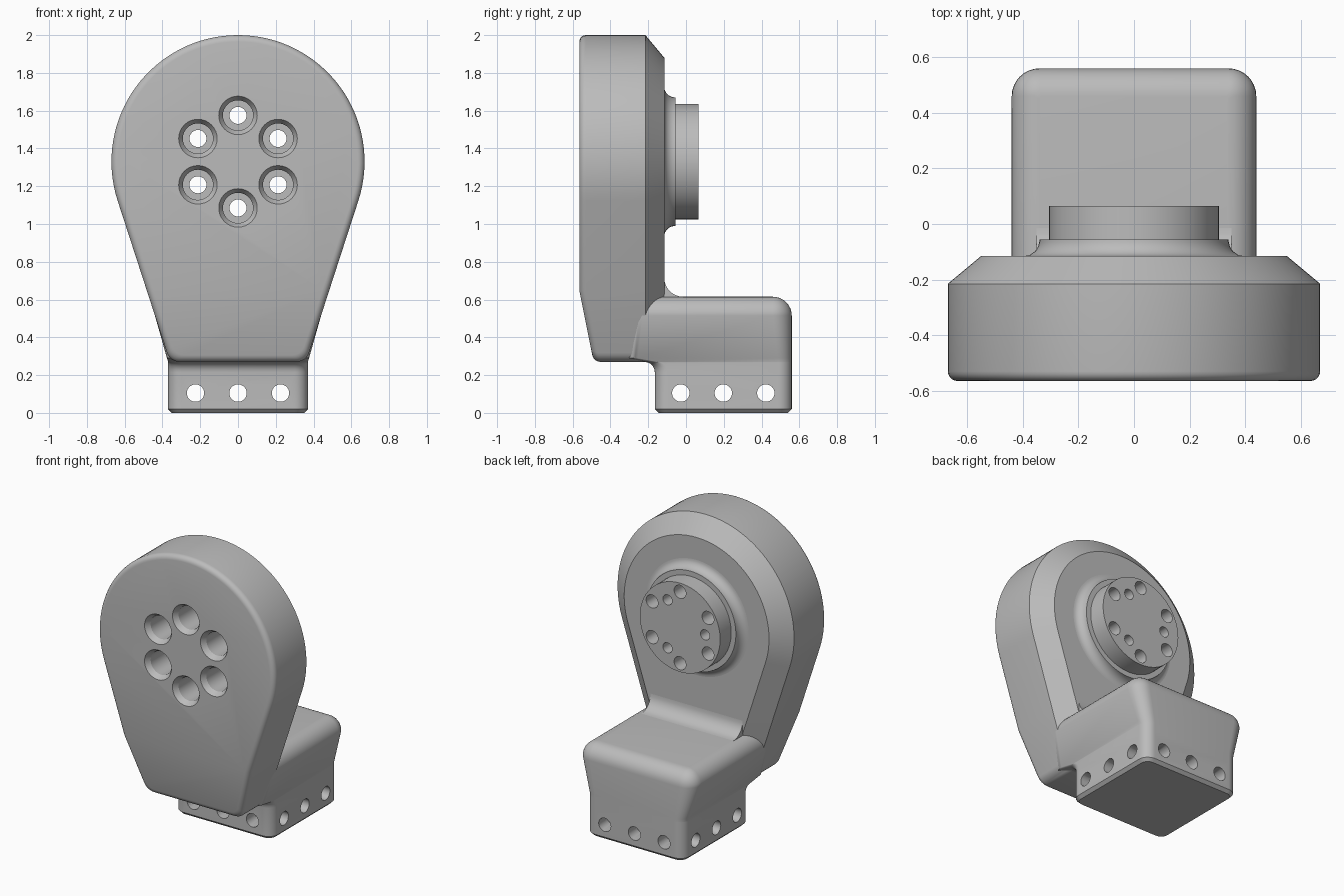
import bpy, bmesh, math
from math import sin, cos, pi, radians
from mathutils import Vector

if "Cube" in bpy.data.objects:
    bpy.data.objects.remove(bpy.data.objects["Cube"])

grey = bpy.data.materials.new("plain_grey")
grey.use_nodes = True
grey.diffuse_color = (0.5, 0.5, 0.5, 1)
grey.node_tree.nodes["Principled BSDF"].inputs["Base Color"].default_value = (0.5, 0.5, 0.5, 1)

CENTRE_Z = 1.33          # axis of the round head
TAPER = radians(18)      # lean of the head's straight sides


def loft(bm, rings):
    """Skin a list of equal-length closed rings and cap both ends."""
    loops = [[bm.verts.new(p) for p in ring] for ring in rings]
    for a, b in zip(loops, loops[1:]):
        for i in range(len(a)):
            j = (i + 1) % len(a)
            bm.faces.new((a[i], a[j], b[j], b[i]))
    bm.faces.new(loops[0])
    bm.faces.new(loops[-1])


def lathe(bm, profile, axis, centre=(0, 0, 0), n=32):
    """Turn (radius, height) pairs around the x or y axis."""
    def point(r, h, a):
        u, v = r * cos(a), r * sin(a)
        return Vector(centre) + Vector((h, u, v) if axis == "x" else (u, h, v))
    loft(bm, [[point(r, h, 2 * pi * i / n) for i in range(n)] for r, h in profile])


def make(name, bm):
    bmesh.ops.recalc_face_normals(bm, faces=bm.faces)
    mesh = bpy.data.meshes.new(name)
    bm.to_mesh(mesh)
    bm.free()
    mesh.materials.append(grey)
    ob = bpy.data.objects.new(name, mesh)
    bpy.context.collection.objects.link(ob)
    return ob


def activate(ob):
    bpy.ops.object.select_all(action="DESELECT")
    ob.select_set(True)
    bpy.context.view_layer.objects.active = ob


def cut(ob, cutter):
    activate(ob)
    mod = ob.modifiers.new("holes", "BOOLEAN")
    mod.operation, mod.solver, mod.object = "DIFFERENCE", "EXACT", cutter
    bpy.ops.object.modifier_apply(modifier=mod.name)


def teardrop(y, inset, bottom, n=64):
    """Head outline: big arc on top, two small rounded corners below."""
    r, small = 0.67 - inset, 0.07
    zc = bottom + small
    a = (r - small + sin(TAPER) * (zc - CENTRE_Z)) / cos(TAPER)

    def arc(x, z, rad, start, end, count):
        for i in range(count + 1):
            t = start + (end - start) * i / count
            yield (x + rad * cos(t), y, z + rad * sin(t))
    return [*arc(0, CENTRE_Z, r, -TAPER, pi + TAPER, n),
            *arc(-a, zc, small, pi + TAPER, 1.5 * pi, 6),
            *arc(a, zc, small, 1.5 * pi, 2 * pi - TAPER, 6)]


def rounded_rect(z, half, front, back, rad, inset=0.0, n=8):
    half, front, back = half - inset, front + inset, back - inset
    rad = max(rad - inset, 0.01)
    ring = []
    for k, (x, y) in enumerate([(half, back), (-half, back), (-half, front), (half, front)]):
        cx, cy = x - math.copysign(rad, x), (y - rad if y == back else y + rad)
        for i in range(n + 1):
            t = pi / 2 * (k + i / n)
            ring.append((cx + rad * cos(t), cy + rad * sin(t), z))
    return ring


# Head: rounded front rim, straight wall, chamfered back
bm = bmesh.new()
rings = []
for i in range(6):
    t = pi / 2 * i / 5
    inset = 0.035 * (1 - sin(t))
    rings.append(teardrop(-0.53 - 0.035 * cos(t), inset, 0.27 + inset))
rings += [teardrop(-0.215, 0, 0.27), teardrop(-0.115, 0.12, 0.27)]
loft(bm, rings)
# Lower front leans back below a fold line
bmesh.ops.bisect_plane(bm, geom=bm.verts[:] + bm.edges[:] + bm.faces[:],
                       plane_co=(0, 0, 0.65), plane_no=(0, 0, 1))
for v in bm.verts:
    if v.co.y < -0.5 and v.co.z < 0.65:
        v.co.y += 0.2 * (0.65 - v.co.z)
head = make("head", bm)

# Boss: flared flange and output disc
bm = bmesh.new()
flare = [(0.395 - 0.055 * sin(t), -0.055 - 0.06 * cos(t))
         for t in [pi / 2 * i / 8 for i in range(9)]]
lathe(bm, [(0.395, -0.2)] + flare + [(0.305, -0.055), (0.305, 0.065)],
      "y", (0, 0, CENTRE_Z), 96)
boss = make("boss", bm)

# Foot block: narrow base, fillet under the head, flared body, rounded top
bm = bmesh.new()
rings = [rounded_rect(0, 0.37, -0.165, 0.56, 0.07, 0.02),
         rounded_rect(0.02, 0.37, -0.165, 0.56, 0.07)]
for i in range(6):
    t = pi / 2 * i / 5
    rings.append(rounded_rect(0.215 + 0.055 * sin(t), 0.37, -0.165 - 0.055 * (1 - cos(t)), 0.56, 0.07))
rings.append(rounded_rect(0.29, 0.376, -0.33, 0.56, 0.075))
for i in range(9):
    t = pi / 2 * i / 8
    rings.append(rounded_rect(0.515 + 0.1 * sin(t), 0.44, -0.33, 0.56, 0.1, 0.1 * (1 - cos(t))))
loft(bm, rings)
foot = make("foot_block", bm)

# Concave fillet where the block meets the head
bm = bmesh.new()
side = [(-0.2, 0.6), (-0.2, 0.715)]
side += [(-0.015 - 0.1 * cos(t), 0.715 - 0.1 * sin(t)) for t in [pi / 2 * i / 8 for i in range(9)]]
side.append((-0.015, 0.6))
loft(bm, [[(x, y, z) for y, z in side] for x in (-0.35, 0.35)])
fillet = make("head_fillet", bm)

# Cutters: counterbored through holes, blind disc holes, foot holes
bm = bmesh.new()
for k in range(6):
    a = pi / 2 + k * pi / 3
    lathe(bm, [(0.102, -0.6), (0.102, -0.565), (0.08, -0.53), (0.08, -0.25), (0.045, -0.25), (0.045, 0.1)],
          "y", (0.245 * cos(a), 0, CENTRE_Z + 0.245 * sin(a)))
bolt_cutter = make("bolt_cutter", bm)

bm = bmesh.new()
for a in (pi, pi / 3, -pi / 3):
    lathe(bm, [(0.035, -0.05), (0.035, 0.1)], "y", (0.19 * cos(a), 0, CENTRE_Z + 0.19 * sin(a)))
pin_cutter = make("pin_cutter", bm)

foot_cutters = []
for axis in "xy":
    bm = bmesh.new()
    for k in (-1, 0, 1):
        centre = (0, 0.1975 + 0.225 * k, 0.105) if axis == "x" else (0.225 * k, 0, 0.105)
        lathe(bm, [(0.046, -0.8), (0.046, 0.8)], axis, centre)
    foot_cutters.append(make("foot_cutter_" + axis, bm))

cut(head, bolt_cutter)
cut(boss, bolt_cutter)
cut(boss, pin_cutter)
for c in foot_cutters:
    cut(foot, c)
for c in [bolt_cutter, pin_cutter] + foot_cutters:
    bpy.data.objects.remove(c)

# Smooth the curved surfaces, keep real edges sharp
for ob in (head, boss, foot, fillet):
    activate(ob)
    bpy.ops.object.shade_smooth_by_angle(angle=radians(25))
